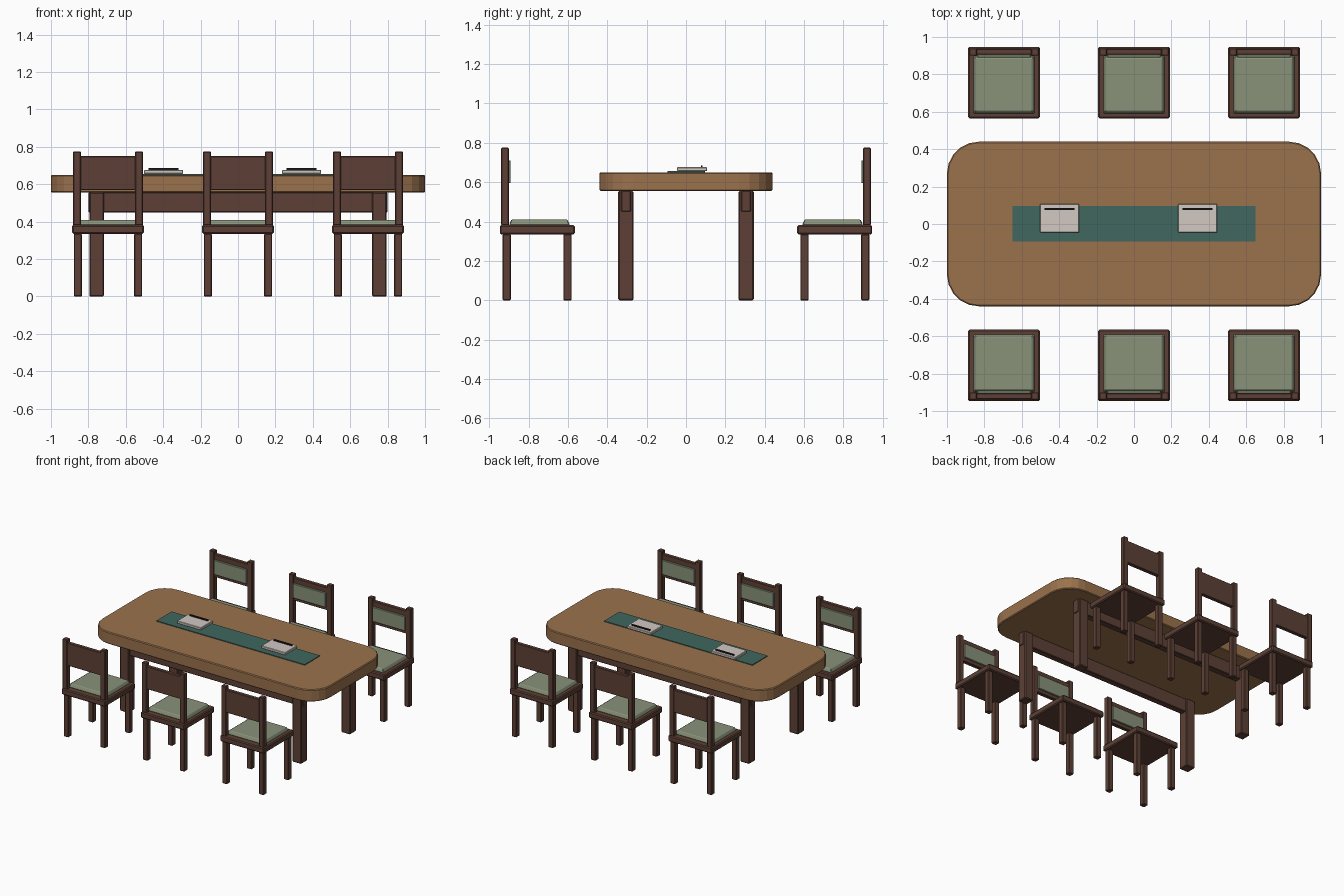
import bpy, bmesh, math

cube = bpy.data.objects.get("Cube")
if cube:
    bpy.data.objects.remove(cube, do_unlink=True)


def material(name, r, g, b):
    lin = [(c / 255 / 12.92) if c < 11 else ((c / 255 + 0.055) / 1.055) ** 2.4 for c in (r, g, b)]
    m = bpy.data.materials.new(name)
    m.use_nodes = True
    m.diffuse_color = (*lin, 1)
    m.node_tree.nodes["Principled BSDF"].inputs["Base Color"].default_value = (*lin, 1)
    return m


OAK = material("oak", 155, 114, 77)
WALNUT = material("dark walnut", 93, 64, 54)
SAGE = material("sage fabric", 136, 146, 121)
TEAL = material("teal cloth", 64, 103, 95)
PAPER = material("paper", 210, 200, 194)
BLACK = material("black", 32, 27, 25)


def finish(name, bm, mat, bevel=0.0):
    bmesh.ops.recalc_face_normals(bm, faces=bm.faces)
    mesh = bpy.data.meshes.new(name)
    bm.to_mesh(mesh)
    bm.free()
    mesh.materials.append(mat)
    obj = bpy.data.objects.new(name, mesh)
    bpy.context.collection.objects.link(obj)
    if bevel:
        mod = obj.modifiers.new("soft edge", "BEVEL")
        mod.width = bevel
        mod.segments = 1
        mod.limit_method = "ANGLE"
        mod.angle_limit = math.radians(40)
    return obj


def box(name, x, y, z, mat, bevel=0.004, taper=0.0):
    """Box from (min, max) ranges; taper pulls the top edges inward."""
    bm = bmesh.new()
    bmesh.ops.create_cube(bm, size=1)
    for v in bm.verts:
        inset = taper if v.co.z > 0 else 0
        sx, sy = math.copysign(1, v.co.x), math.copysign(1, v.co.y)
        v.co = (x[v.co.x > 0] - sx * inset, y[v.co.y > 0] - sy * inset, z[v.co.z > 0])
    return finish(name, bm, mat, bevel)


def span(centre, half):
    return (centre - half, centre + half)


# Table top: rounded rectangle extruded upward
def table_top(hx, hy, radius, z0, z1, steps=5):
    bm = bmesh.new()
    ring = []
    for i, (sx, sy) in enumerate([(1, 1), (-1, 1), (-1, -1), (1, -1)]):
        for k in range(steps + 1):
            a = math.pi / 2 * (i + k / steps)
            ring.append(bm.verts.new((sx * (hx - radius) + radius * math.cos(a),
                                      sy * (hy - radius) + radius * math.sin(a), z0)))
    base = bm.faces.new(ring)
    out = bmesh.ops.extrude_face_region(bm, geom=[base])
    for v in out["geom"]:
        if isinstance(v, bmesh.types.BMVert):
            v.co.z = z1
    return finish("table_top", bm, OAK, 0.006)


table_top(1.0, 0.44, 0.17, 0.555, 0.65)

# Table legs and the two long aprons
for sy, end in ((-1, "front"), (1, "back")):
    box(f"table_apron_{end}", (-0.8, 0.8), span(sy * 0.305, 0.025), (0.45, 0.556), WALNUT)
    for sx, side in ((-1, "right"), (1, "left")):
        box(f"table_leg_{end}_{side}", span(sx * 0.756, 0.039), span(sy * 0.306, 0.039),
            (0, 0.556), WALNUT, 0.006)

# Runner and the two booklets with a dark bar
box("table_runner", (-0.65, 0.65), (-0.093, 0.097), (0.65, 0.656), TEAL, 0)
for x, side in ((-0.398, "right"), (0.34, "left")):
    box(f"booklet_{side}", span(x, 0.105), (-0.045, 0.107), (0.656, 0.676), PAPER, 0.003)
    box(f"booklet_bar_{side}", span(x, 0.08), span(0.08, 0.005), (0.676, 0.686), BLACK, 0)


# Chair: built at centre x, facing the table; s is the side of the table
def chair(x, s, tag):
    def yr(a, b):
        return tuple(sorted((s * a, s * b)))

    box(f"{tag}_seat", span(x, 0.192), yr(0.565, 0.946), (0.335, 0.382), WALNUT, 0.007)
    box(f"{tag}_seat_cushion", span(x, 0.165), yr(0.59, 0.9), (0.382, 0.41), SAGE, 0.004, 0.013)
    for sx, side in ((-1, "right"), (1, "left")):
        for y, row in ((0.602, "inner"), (0.911, "outer")):
            box(f"{tag}_leg_{row}_{side}", span(x + sx * 0.161, 0.021), span(s * y, 0.021),
                (0, 0.336), WALNUT)
        box(f"{tag}_back_post_{side}", span(x + sx * 0.166, 0.021), yr(0.9, 0.939),
            (0.38, 0.775), WALNUT)
    box(f"{tag}_back_panel", span(x, 0.15), yr(0.905, 0.935), (0.57, 0.75), WALNUT, 0.003)
    box(f"{tag}_back_cushion", span(x, 0.143), yr(0.891, 0.906), (0.595, 0.71), SAGE, 0.003)


for s, row in ((-1, "front"), (1, "back")):
    for x, place in ((-0.695, "right"), (0, "middle"), (0.695, "left")):
        chair(x, s, f"chair_{row}_{place}")
